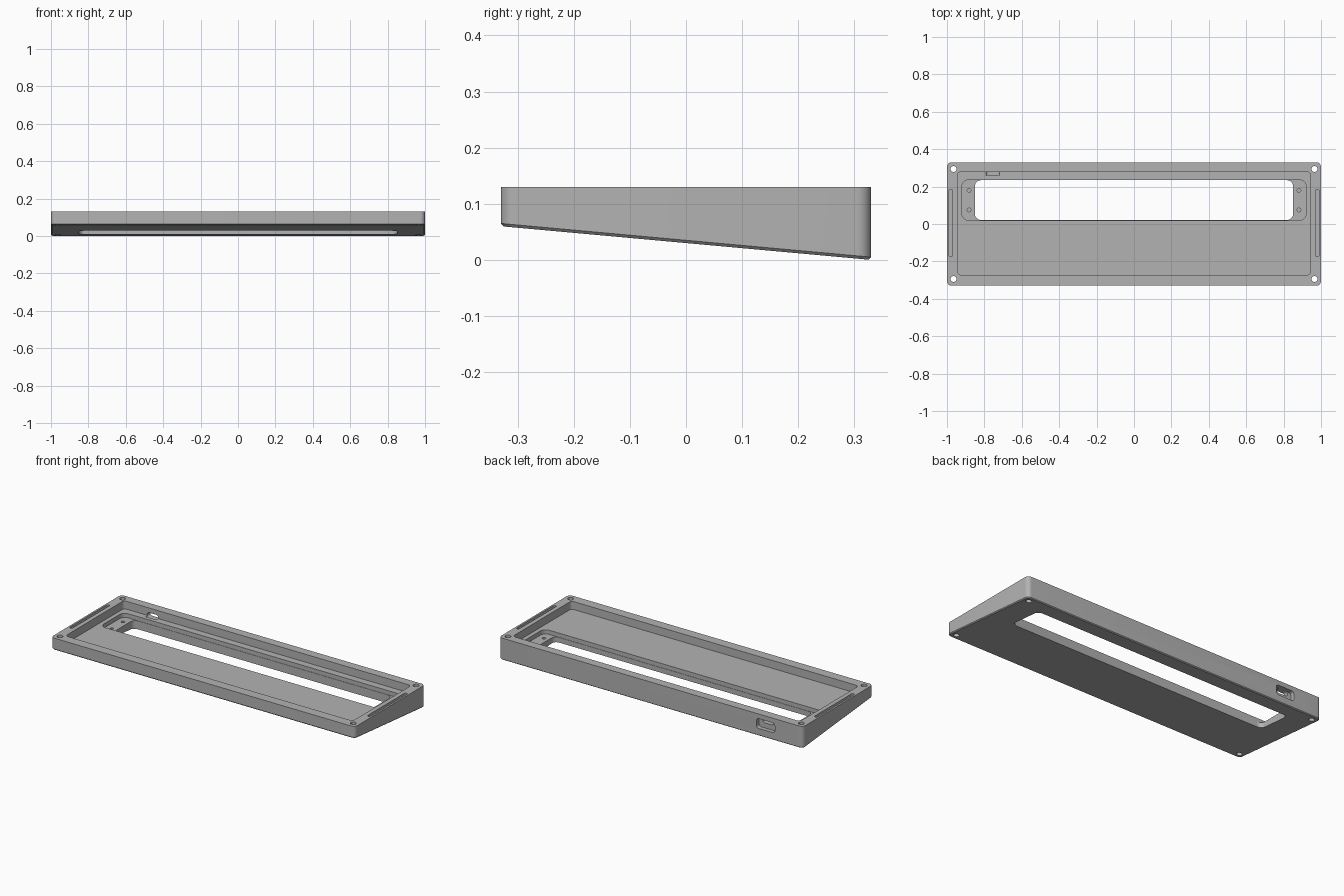
import bpy
import bmesh
import math

cube = bpy.data.objects.get("Cube")
if cube:
    bpy.data.objects.remove(cube, do_unlink=True)

grey = bpy.data.materials.new("matte grey")
grey.use_nodes = True
colour = (0.45, 0.45, 0.45, 1)
grey.diffuse_color = colour
grey.node_tree.nodes["Principled BSDF"].inputs["Base Color"].default_value = colour

HALF_X, HALF_Y, TOP = 1.0, 0.33, 0.13
FLOOR, SHELF = 0.083, 0.058


def underside(y):
    return 0.06 * (HALF_Y - y) / (2 * HALF_Y)


def outline(cx, cy, hx, hy, r, steps=8):
    """Points of a rounded rectangle, counter-clockwise."""
    pts = []
    for q, (sx, sy) in enumerate(((1, 1), (-1, 1), (-1, -1), (1, -1))):
        for i in range(steps + 1):
            a = math.pi / 2 * (q + i / steps)
            pts.append((cx + sx * (hx - r) + r * math.cos(a),
                        cy + sy * (hy - r) + r * math.sin(a)))
    return pts


def loft(name, rings):
    """Closed solid through matching rings of points."""
    bm = bmesh.new()
    loops = [[bm.verts.new(p) for p in ring] for ring in rings]
    n = len(loops[0])
    for a, b in zip(loops, loops[1:]):
        for i in range(n):
            j = (i + 1) % n
            bm.faces.new((a[i], a[j], b[j], b[i]))
    bm.faces.new(loops[0][::-1])
    bm.faces.new(loops[-1])
    bmesh.ops.remove_doubles(bm, verts=bm.verts, dist=1e-6)
    bmesh.ops.recalc_face_normals(bm, faces=bm.faces)
    mesh = bpy.data.meshes.new(name)
    bm.to_mesh(mesh)
    bm.free()
    mesh.materials.append(grey)
    obj = bpy.data.objects.new(name, mesh)
    bpy.context.collection.objects.link(obj)
    return obj


def upright(name, cx, cy, hx, hy, r, low, high):
    pts = outline(cx, cy, hx, hy, r)
    return loft(name, [[(x, y, z) for x, y in pts] for z in (low, high)])


def rearward(name, cx, cz, hx, hz, r, front, back):
    pts = outline(cx, cz, hx, hz, r)
    return loft(name, [[(x, y, z) for x, z in pts] for y in (front, back)])


# Wedge-shaped body with a chamfered underside
rim = outline(0, 0, HALF_X, HALF_Y, 0.025)
inset = outline(0, 0, HALF_X - 0.005, HALF_Y - 0.005, 0.02)
case = loft("case", [
    [(x, y, underside(y)) for x, y in inset],
    [(x, y, underside(y) + 0.005) for x, y in rim],
    [(x, y, TOP) for x, y in rim]])

# Tray, recessed shelf and window
cutters = [
    upright("tray_cut", 0, 0.003, 0.945, 0.275, 0.02, FLOOR, 0.2),
    upright("shelf_cut", 0, 0.128, 0.92, 0.108, 0.035, SHELF, 0.1),
    upright("window_cut", 0, 0.128, 0.85, 0.106, 0.03, -0.1, 0.1),
    # Rear socket: wide outer recess and narrow through hole
    rearward("socket_recess_cut", -0.755, 0.073, 0.06, 0.029, 0.015, 0.305, 0.4),
    rearward("socket_hole_cut", -0.755, 0.088, 0.036, 0.014, 0.0135, 0.26, 0.4),
]

# Side grooves, corner bolt holes and shelf screw holes
for side in (-1, 1):
    cutters.append(upright("groove_cut", side * 0.98, 0.005, 0.009, 0.18, 0.0085, 0.11, 0.2))
    for end in (-1, 1):
        cutters.append(upright("bolt_cut", side * 0.965, end * 0.294,
                               0.016, 0.016, 0.0159, -0.1, 0.2))
    for y in (0.075, 0.18):
        cutters.append(upright("screw_cut", side * 0.882, y, 0.01, 0.01, 0.0099, 0.035, 0.075))

for cutter in cutters:
    cutter.hide_render = True
    mod = case.modifiers.new(cutter.name, "BOOLEAN")
    mod.operation = "DIFFERENCE"
    mod.solver = "EXACT"
    mod.object = cutter

# Bake the cuts and discard the helpers
bpy.ops.object.select_all(action="DESELECT")
case.select_set(True)
bpy.context.view_layer.objects.active = case
for mod in list(case.modifiers):
    bpy.ops.object.modifier_apply(modifier=mod.name)
for cutter in cutters:
    bpy.data.objects.remove(cutter, do_unlink=True)
bpy.ops.object.shade_smooth_by_angle(angle=math.radians(30))
